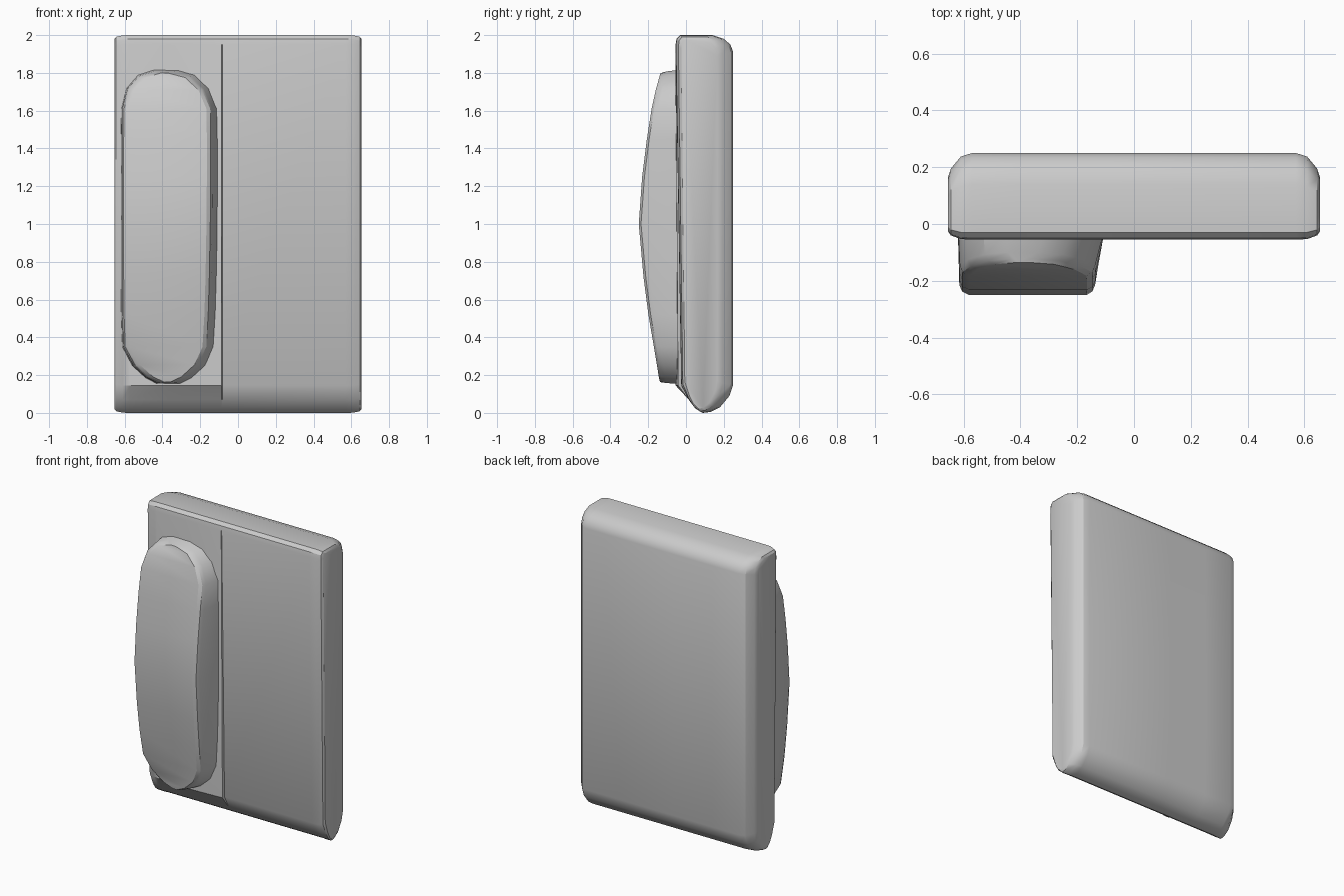
import bpy, bmesh, math


def loft(name, rings):
    """Skin a row of equal-length closed rings and cap both ends."""
    bm = bmesh.new()
    rows = [[bm.verts.new(p) for p in ring] for ring in rings]
    n = len(rows[0])
    for a, b in zip(rows, rows[1:]):
        for i in range(n):
            j = (i + 1) % n
            bm.faces.new((a[i], a[j], b[j], b[i]))
    bm.faces.new(rows[0])
    bm.faces.new(rows[-1])
    bmesh.ops.recalc_face_normals(bm, faces=bm.faces)
    mesh = bpy.data.meshes.new(name)
    bm.to_mesh(mesh)
    bm.free()
    obj = bpy.data.objects.new(name, mesh)
    bpy.context.collection.objects.link(obj)
    bpy.ops.object.select_all(action='DESELECT')
    obj.select_set(True)
    bpy.context.view_layer.objects.active = obj
    bpy.ops.object.shade_smooth_by_angle(angle=math.radians(30))
    return obj


# Wall housing: rounded side profile (y, z), swept across x
FRONT, BACK = -0.055, 0.25


def housing_ring(x, low_front, front, back, dz):
    profile = [(-0.055, 1.95), (-0.05, 1.98), (-0.03, 2.0), (0.14, 2.0),
               (0.2, 1.98), (0.235, 1.95), (0.25, 1.91),
               (0.25, 0.15), (0.23, 0.09), (0.18, 0.03), (0.13, 0.005),
               (0.09, 0.0), (0.05, 0.025), (0.015, 0.07), (low_front, 0.145)]
    ring = []
    for y, z in profile:
        t = (y - FRONT) / (BACK - FRONT)
        ring.append((x, front + t * (back - front), 1 + (z - 1) * (1 - dz)))
    return ring


# x, lower front edge y, front y, back y, height inset
stations = [
    (-0.655, -0.025, -0.025, 0.165, 0.022),
    (-0.645, -0.025, -0.040, 0.195, 0.009),
    (-0.610, -0.030, -0.053, 0.237, 0.001),
    (-0.570, -0.035, -0.055, 0.250, 0.0),
    (-0.370, -0.055, -0.055, 0.250, 0.0),    # bulge under the handset
    (-0.087, -0.042, -0.055, 0.250, 0.0),
    (-0.083, -0.025, -0.055, 0.250, 0.0),    # step along the seam
    (0.570, -0.025, -0.055, 0.250, 0.0),
    (0.610, -0.025, -0.053, 0.237, 0.001),
    (0.645, -0.025, -0.040, 0.195, 0.009),
    (0.655, -0.025, -0.025, 0.165, 0.022),
]
loft("wall_housing", [housing_ring(*s) for s in stations])


# Handset: arched front, rounded ends, right side leaning inward
def handset_ring(z, x0, x1, front, pull):
    # pull draws the front edge of the end caps towards the middle
    zf = z + pull
    return [(x0, -0.03, z),
            (x0 + 0.005, front + 0.035, z + pull * 0.5),
            (x0 + 0.015, front + 0.012, zf),
            (x0 + 0.04, front, zf),
            (x1 - 0.06, front, zf),
            (x1 - 0.04, front + 0.012, zf),
            (x1 - 0.03, front + 0.035, z + pull * 0.5),
            (x1, -0.03, z)]


# z, left x, right x, front y, end pull
handset = [
    (1.817, -0.45, -0.31, -0.135, -0.018),
    (1.790, -0.53, -0.22, -0.142, -0.015),
    (1.720, -0.59, -0.15, -0.160, -0.01),
    (1.610, -0.618, -0.107, -0.182, 0),
    (1.450, -0.62, -0.105, -0.207, 0),
    (1.250, -0.62, -0.105, -0.232, 0),
    (1.000, -0.62, -0.107, -0.250, 0),
    (0.720, -0.62, -0.112, -0.225, 0),
    (0.520, -0.618, -0.118, -0.199, 0),
    (0.350, -0.612, -0.128, -0.170, 0),
    (0.250, -0.56, -0.17, -0.154, 0.005),
    (0.185, -0.49, -0.24, -0.144, 0.006),
    (0.153, -0.43, -0.30, -0.138, 0.01),
]
loft("handset", [handset_ring(*s) for s in handset])
